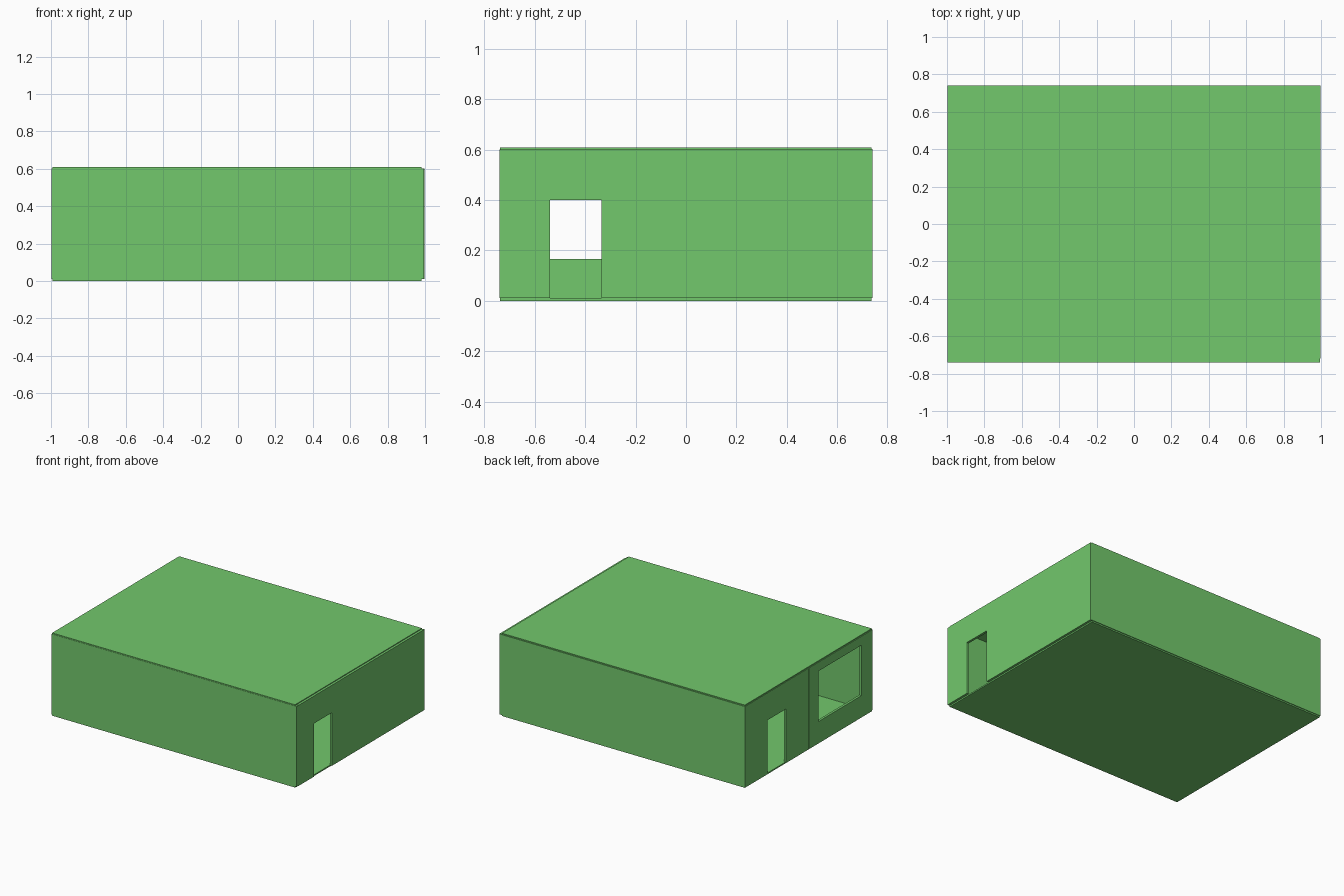
import bpy

if "Cube" in bpy.data.objects:
    bpy.data.objects.remove(bpy.data.objects["Cube"])

green = bpy.data.materials.new("green_paint")
green.diffuse_color = (0.17, 0.58, 0.15, 1)
green.use_nodes = True
green.node_tree.nodes["Principled BSDF"].inputs["Base Color"].default_value = green.diffuse_color


def box(name, x, y, z):
    """Box from (min, max) ranges on each axis."""
    bpy.ops.mesh.primitive_cube_add(size=1, location=[(a + b) / 2 for a, b in (x, y, z)])
    ob = bpy.context.object
    ob.name = name
    ob.scale = [b - a for a, b in (x, y, z)]
    bpy.ops.object.transform_apply(location=False, rotation=False, scale=True)
    ob.data.materials.append(green)
    return ob


def cut(wall, name, x, y, z):
    """Cut a rectangular opening through a wall."""
    cutter = box(name, x, y, z)
    cutter.hide_render = True
    cutter.display_type = 'WIRE'
    mod = wall.modifiers.new(name, 'BOOLEAN')
    mod.operation = 'DIFFERENCE'
    mod.solver = 'EXACT'
    mod.object = cutter
    bpy.context.view_layer.objects.active = wall
    bpy.ops.object.modifier_apply(modifier=mod.name)
    bpy.data.objects.remove(cutter)


WALL_Z = (0.01, 0.60)

# Floor and roof slabs, slightly inset from the wall faces
for name, z in (("floor", (0, 0.01)), ("roof", (0.60, 0.608))):
    box(name, (-0.993, 0.98), (-0.738, 0.735), z)

# Long closed walls
box("front_wall", (-0.997, 0.995), (-0.74, -0.72), WALL_Z)
box("back_wall", (-0.98, 0.98), (0.72, 0.74), WALL_Z)

# Right wall with doorway
right = box("right_wall", (0.98, 0.997), (-0.72, 0.74), (0.01, 0.602))
cut(right, "right_door_opening", (0.9, 1.1), (-0.54, -0.335), (-0.1, 0.40))

# Left wall in two halves: one with a doorway, one with a window
left_back = box("left_back_wall", (-0.997, -0.98), (0, 0.74), WALL_Z)
cut(left_back, "left_door_opening", (-1.1, -0.9), (0.265, 0.48), (-0.1, 0.40))
left_front = box("left_front_wall", (-0.998, -0.98), (-0.72, 0), WALL_Z)
cut(left_front, "window_opening", (-1.1, -0.9), (-0.61, -0.11), (0.165, 0.535))
